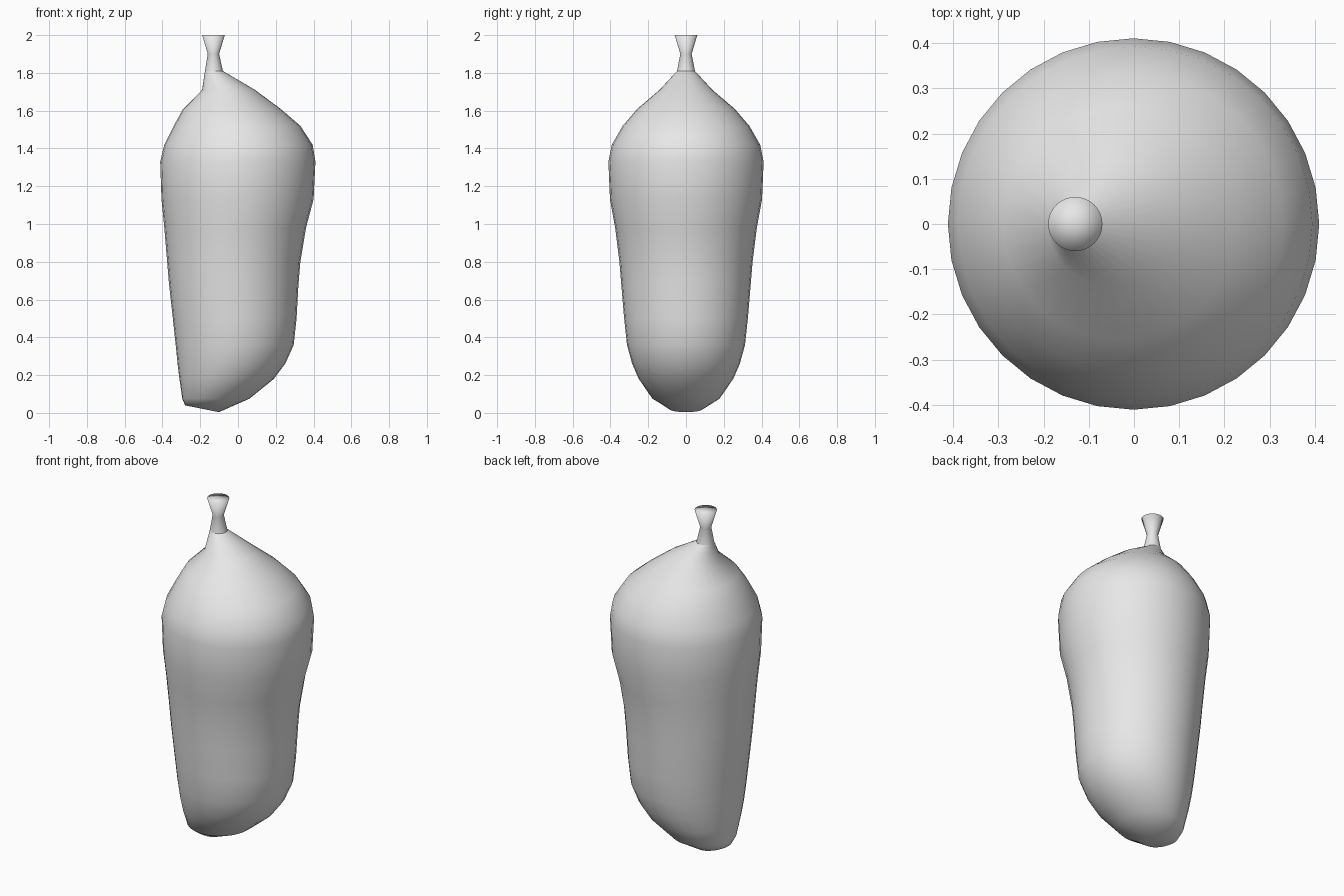
import bpy, bmesh, math

cube = bpy.data.objects.get("Cube")
if cube:
    bpy.data.objects.remove(cube)

SIDES = 32

grey = bpy.data.materials.new("plain grey")
grey.use_nodes = True
colour = (0.8, 0.8, 0.8, 1)
grey.diffuse_color = colour
grey.node_tree.nodes["Principled BSDF"].inputs["Base Color"].default_value = colour


def loft(name, rings, cap_bottom=False, cap_top=False):
    """Skin round rings given as (height, left x, right x, tilt)."""
    bm = bmesh.new()
    loops = []
    for z, left, right, tilt in rings:
        centre, radius = (left + right) / 2, (right - left) / 2
        loop = []
        for i in range(SIDES):
            a = math.tau * i / SIDES
            loop.append(bm.verts.new((centre + radius * math.cos(a),
                                      radius * math.sin(a),
                                      z + tilt * math.cos(a))))
        loops.append(loop)
    for low, high in zip(loops, loops[1:]):
        for i in range(SIDES):
            j = (i + 1) % SIDES
            bm.faces.new((low[i], low[j], high[j], high[i]))
    # Close the ends with fans
    for loop, wanted, z, up in ((loops[0], cap_bottom, rings[0][0], False),
                                (loops[-1], cap_top, rings[-1][0], True)):
        if wanted:
            middle = bm.verts.new(((loop[0].co.x + loop[SIDES // 2].co.x) / 2, 0, z))
            for i in range(SIDES):
                pair = (loop[i], loop[(i + 1) % SIDES])
                bm.faces.new((*(pair if up else pair[::-1]), middle))
    for face in bm.faces:
        face.smooth = True
    mesh = bpy.data.meshes.new(name)
    bm.to_mesh(mesh)
    bm.free()
    mesh.materials.append(grey)
    obj = bpy.data.objects.new(name, mesh)
    bpy.context.collection.objects.link(obj)
    return obj


# Lopsided fruit body, bulging to its left at the shoulder
loft("fruit_body", [
    (0.022, -0.28, -0.10, -0.018),
    (0.075, -0.295, 0.06, 0),
    (0.18, -0.31, 0.19, 0),
    (0.26, -0.32, 0.25, 0),
    (0.36, -0.33, 0.295, 0),
    (0.50, -0.345, 0.31, 0),
    (0.68, -0.365, 0.32, 0),
    (0.80, -0.375, 0.33, 0),
    (0.98, -0.39, 0.36, 0),
    (1.13, -0.405, 0.40, 0),
    (1.33, -0.412, 0.41, 0),
    (1.42, -0.39, 0.395, 0),
    (1.52, -0.34, 0.33, 0),
    (1.61, -0.29, 0.225, 0),
    (1.71, -0.19, 0.09, 0),
    (1.81, -0.175, -0.08, 0),
], cap_bottom=True)

# Waisted stem with a flared flat tip
loft("stem", [
    (1.81, -0.175, -0.08, 0),
    (1.90, -0.16, -0.10, 0),
    (2.00, -0.19, -0.07, 0),
], cap_top=True)
